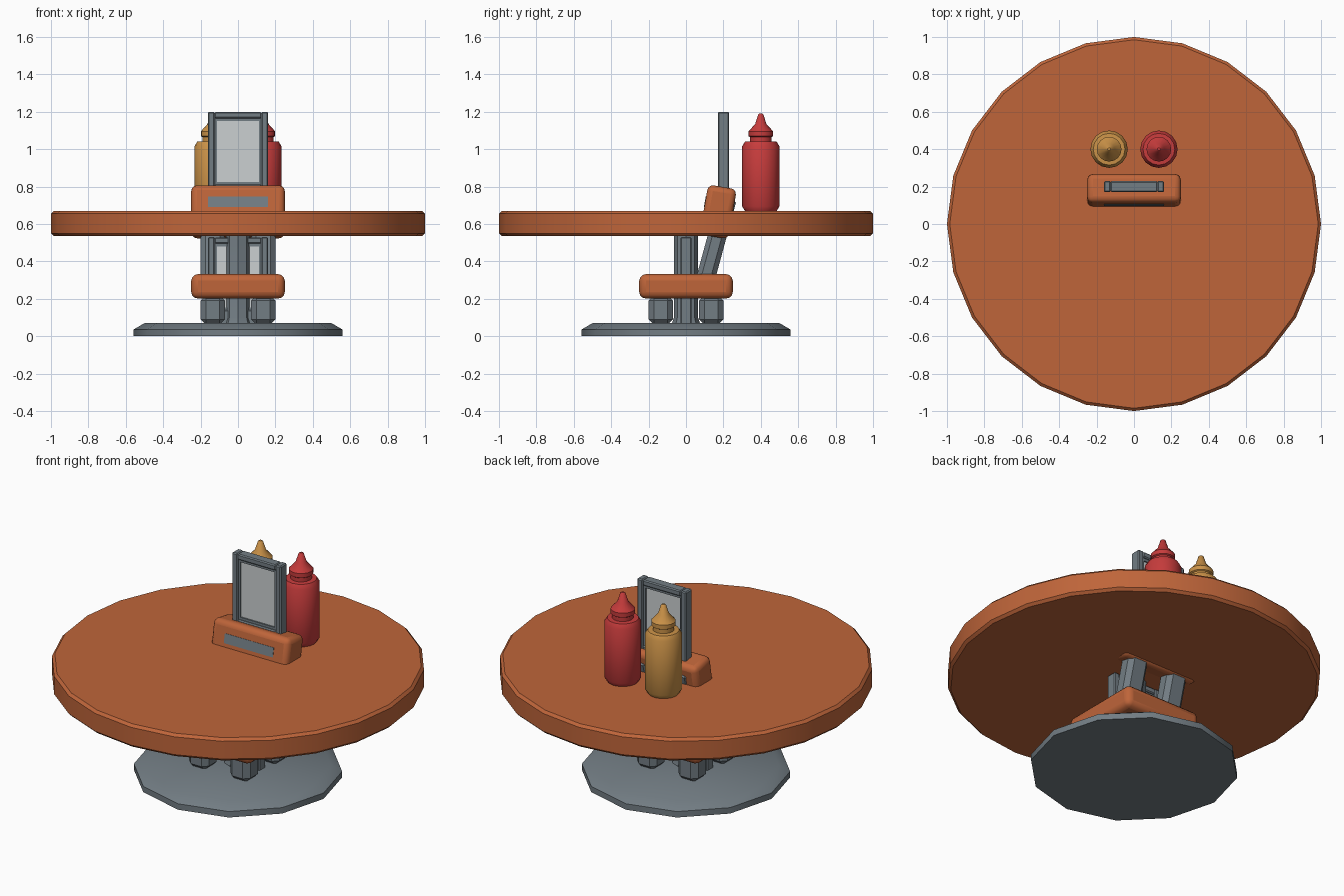
import bpy, bmesh, math
from mathutils import Matrix, Vector

cube = bpy.data.objects.get("Cube")
if cube:
    bpy.data.objects.remove(cube, do_unlink=True)


def material(name, rgb):
    m = bpy.data.materials.new(name)
    m.use_nodes = True
    color = (*rgb, 1)
    m.diffuse_color = color
    bsdf = m.node_tree.nodes["Principled BSDF"]
    bsdf.inputs["Base Color"].default_value = color
    bsdf.inputs["Roughness"].default_value = 0.7
    return m


WOOD = material("orange_wood", (0.52, 0.13, 0.042))
METAL = material("grey_metal", (0.17, 0.205, 0.23))
PANE = material("pale_pane", (0.6, 0.63, 0.64))
RED = material("sauce_red", (0.57, 0.045, 0.045))
MUSTARD = material("mustard_yellow", (0.6, 0.29, 0.065))


def finish(name, bm, mat, bevel=0, segments=1, smooth=True):
    bmesh.ops.recalc_face_normals(bm, faces=bm.faces)
    mesh = bpy.data.meshes.new(name)
    bm.to_mesh(mesh)
    bm.free()
    mesh.materials.append(mat)
    obj = bpy.data.objects.new(name, mesh)
    bpy.context.collection.objects.link(obj)
    if bevel:
        mod = obj.modifiers.new("bevel", "BEVEL")
        mod.width, mod.segments = bevel, segments
        mod.limit_method = "ANGLE"
    if smooth:
        bpy.ops.object.select_all(action="DESELECT")
        obj.select_set(True)
        bpy.context.view_layer.objects.active = obj
        bpy.ops.object.shade_smooth_by_angle(angle=math.radians(35))
    return obj


def add_box(bm, center, size):
    matrix = Matrix.Translation(center) @ Matrix.Diagonal((*size, 1))
    bmesh.ops.create_cube(bm, size=1, matrix=matrix)


def box(name, center, size, mat, bevel=0, segments=1, tilt=0):
    bm = bmesh.new()
    add_box(bm, (0, 0, 0), size)
    obj = finish(name, bm, mat, bevel, segments, segments > 1)
    obj.location = center
    obj.rotation_euler.x = math.radians(tilt)
    return obj


def lathe(name, profile, sides, mat, center=(0, 0, 0)):
    """Stack rings of (radius, height) and cap both ends."""
    bm = bmesh.new()
    rings = []
    for r, z in profile:
        rings.append([bm.verts.new((r * math.cos(i * math.tau / sides),
                                    r * math.sin(i * math.tau / sides), z))
                      for i in range(sides)])
    for a, b in zip(rings, rings[1:]):
        for i in range(sides):
            j = (i + 1) % sides
            bm.faces.new((a[i], a[j], b[j], b[i]))
    bm.faces.new(rings[0])
    bm.faces.new(rings[-1])
    obj = finish(name, bm, mat)
    obj.location = center
    return obj


def post(name, bottom, top, size, bevel):
    """Chamfered square bar between two points."""
    bottom, top = Vector(bottom), Vector(top)
    axis = top - bottom
    tilt = math.degrees(math.atan2(-axis.y, axis.z))
    return box(name, (bottom + top) / 2, (*size, axis.length), METAL, bevel, tilt=tilt)


def picture_frame(name, y, base):
    """Metal frame with a recessed pane visible from both sides."""
    bm = bmesh.new()
    for side in (-1, 1):
        add_box(bm, (side * 0.142, y, base + 0.265), (0.036, 0.06, 0.53))
    add_box(bm, (0, y, base + 0.512), (0.25, 0.058, 0.034))
    add_box(bm, (0, y, base + 0.07), (0.25, 0.058, 0.14))
    finish(name, bm, METAL, 0.006, smooth=False)
    # inner trim around the pane
    bm = bmesh.new()
    for side in (-1, 1):
        add_box(bm, (side * 0.119, y, base + 0.32), (0.014, 0.036, 0.36))
    for z in (0.146, 0.488):
        add_box(bm, (0, y, base + z), (0.25, 0.036, 0.016))
    finish(name + "_trim", bm, METAL, smooth=False)
    box(name + "_pane", (0, y, base + 0.317), (0.23, 0.02, 0.335), PANE)


# Table top and round foot
lathe("table_top", [(0.985, 0.535), (1, 0.55), (1, 0.655), (0.985, 0.67)], 24, WOOD)
lathe("foot_plate", [(0.56, 0), (0.56, 0.035), (0.5, 0.07)], 12, METAL)

# Centre column with a flared collar
lathe("column", [(0.075, 0.07), (0.065, 0.1), (0.065, 0.54)], 8, METAL)

# Seat with four short legs
box("seat", (0, 0, 0.267), (0.5, 0.5, 0.13), WOOD, 0.035, 3)
for x, side in ((-0.135, "right"), (0.135, "left")):
    for y, end in ((-0.135, "front"), (0.135, "back")):
        post(f"{end}_{side}_leg", (x, y, 0.06), (x, y, 0.22), (0.13, 0.13), 0.03)
    # Leaning supports of the backrest
    post(f"{side}_back_support", (x, 0.1, 0.29), (x, 0.225, 0.75), (0.13, 0.1), 0.025)

# Leaning backrest with a thin metal plate on its front
box("backrest", (0, 0.172, 0.665), (0.5, 0.155, 0.27), WOOD, 0.03, 3, tilt=-10)
box("backrest_plate", (0, 0.105, 0.718), (0.32, 0.009, 0.055), METAL, tilt=-10)

# Framed panes above and below the table
picture_frame("upper_frame", 0.2, 0.67)
picture_frame("lower_frame", 0.0, 0.0)

# Squeeze bottles
BOTTLE = [(0.085, 0), (0.1, 0.025), (0.1, 0.345), (0.085, 0.37), (0.058, 0.372),
          (0.058, 0.395), (0.066, 0.4), (0.066, 0.425), (0.03, 0.465),
          (0.014, 0.515), (0.008, 0.52)]
for name, x, mat in (("ketchup_bottle", 0.133, RED), ("mustard_bottle", -0.133, MUSTARD)):
    lathe(name, BOTTLE, 16, mat, (x, 0.4, 0.67))
